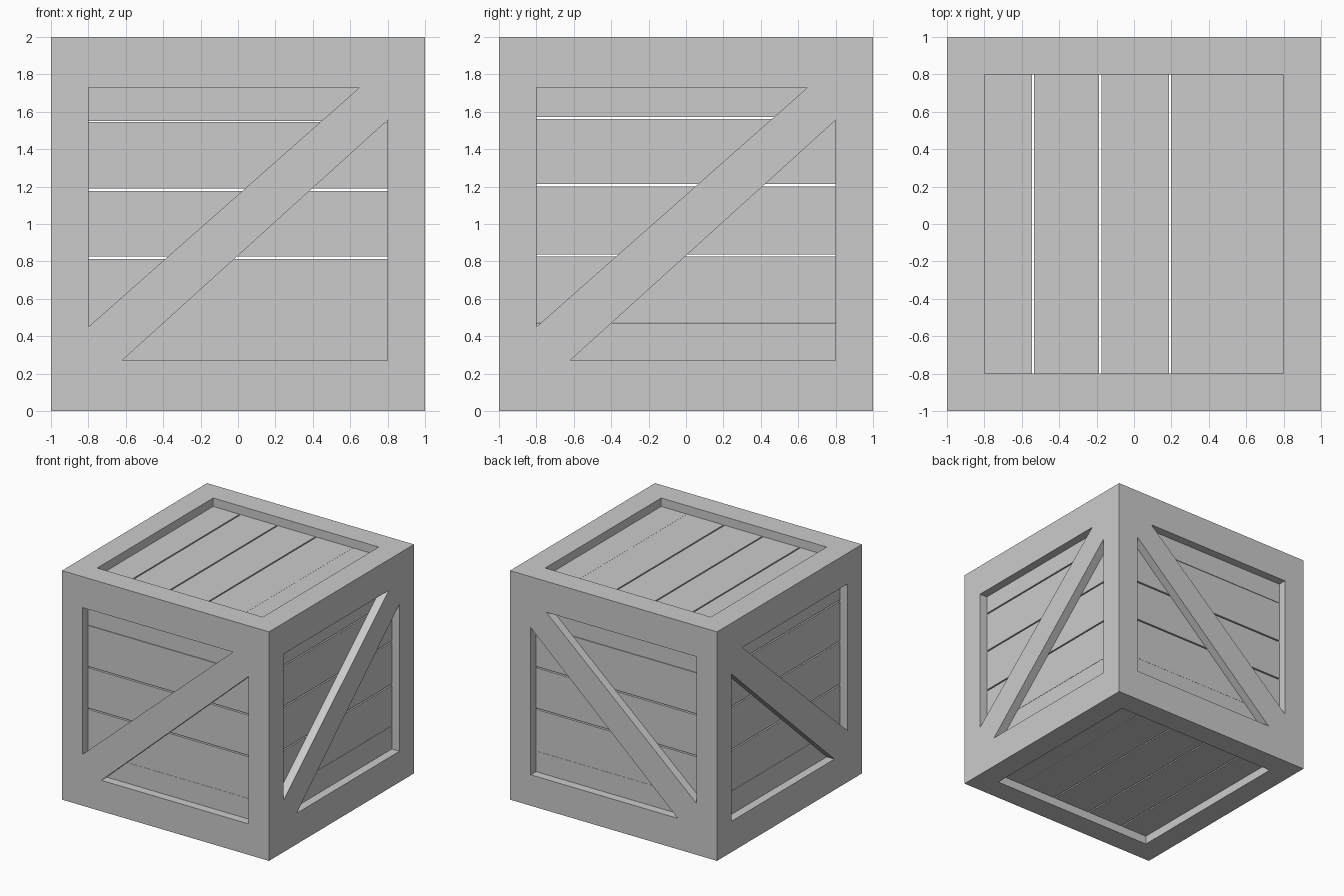
import bpy, bmesh

if "Cube" in bpy.data.objects:
    bpy.data.objects.remove(bpy.data.objects["Cube"])

DEPTH = 0.926    # outer plank surface, measured from the crate centre
INNER = 0.87     # inner plank surface


def prism(name, outline, d0, d1, place):
    """Extrude a 2D outline between two depths; place maps (u, v, d) to xyz."""
    bm = bmesh.new()
    near = [bm.verts.new(place(u, v, d0)) for u, v in outline]
    far = [bm.verts.new(place(u, v, d1)) for u, v in outline]
    bm.faces.new(near)
    bm.faces.new(far)
    n = len(outline)
    for i in range(n):
        j = (i + 1) % n
        bm.faces.new((near[i], near[j], far[j], far[i]))
    bmesh.ops.recalc_face_normals(bm, faces=bm.faces)
    mesh = bpy.data.meshes.new(name)
    bm.to_mesh(mesh)
    bm.free()
    ob = bpy.data.objects.new(name, mesh)
    bpy.context.collection.objects.link(ob)
    return ob


def rect(u0, u1, v0, v1):
    return [(u0, v0), (u1, v0), (u1, v1), (u0, v1)]


def along_y(s):
    return lambda u, v, d: (u, s * d, v)


def along_x(s):
    return lambda u, v, d: (s * d, u, v)


def along_z(s):
    return lambda u, v, d: (u, v, 1 + s * d)


def plank_spans(lo, hi, seams):
    """Split lo..hi at (position, gap) seams."""
    start = lo
    for pos, gap in seams:
        yield start, pos - gap / 2
        start = pos + gap / 2
    yield start, hi


# Frame: a cube with an opening cut through along each axis
frame = prism("frame", rect(-1, 1, 0, 2), -1, 1, along_y(1))
side_hole = rect(-0.8, 0.8, 0.27, 1.73)
cutters = [
    prism("cutter_y", side_hole, -1.2, 1.2, along_y(1)),
    prism("cutter_x", side_hole, -1.2, 1.2, along_x(1)),
    prism("cutter_z", rect(-0.8, 0.8, -0.8, 0.8), -1.2, 1.2, along_z(1)),
]
bpy.context.view_layer.objects.active = frame
for c in cutters:
    c.hide_render = True
    m = frame.modifiers.new(c.name, 'BOOLEAN')
    m.operation, m.solver, m.object = 'DIFFERENCE', 'EXACT', c
    bpy.ops.object.modifier_apply(modifier=m.name)
for c in cutters:
    bpy.data.objects.remove(c)

# Diagonal brace, flush with the frame
brace = [(-0.8, 0.27), (-0.62, 0.27), (0.8, 1.555), (0.8, 1.73),
         (0.65, 1.73), (-0.8, 0.45)]

front_seams = [(0.45, 0.001), (0.82, 0.012), (1.183, 0.012), (1.548, 0.004)]
side_seams = [(0.473, 0.002), (0.832, 0.012), (1.207, 0.012), (1.567, 0.012)]
top_seams = [(-0.54, 0.012), (-0.18, 0.012), (0.193, 0.012), (0.55, 0.001)]

# Side walls: horizontal planks with a brace over them
for name, place, seams in (("front", along_y(-1), front_seams),
                           ("back", along_y(1), front_seams),
                           ("right", along_x(1), side_seams),
                           ("left", along_x(-1), side_seams)):
    prism(name + "_brace", brace, DEPTH, 1, place)
    for a, b in plank_spans(0.27, 1.73, seams):
        prism(name + "_plank", rect(-0.8, 0.8, a, b), INNER, DEPTH, place)

# Lid and floor: planks running front to back
for name, s in (("lid", 1), ("floor", -1)):
    for a, b in plank_spans(-0.8, 0.8, top_seams):
        prism(name + "_plank", rect(a, b, -0.8, 0.8), INNER, DEPTH, along_z(s))
